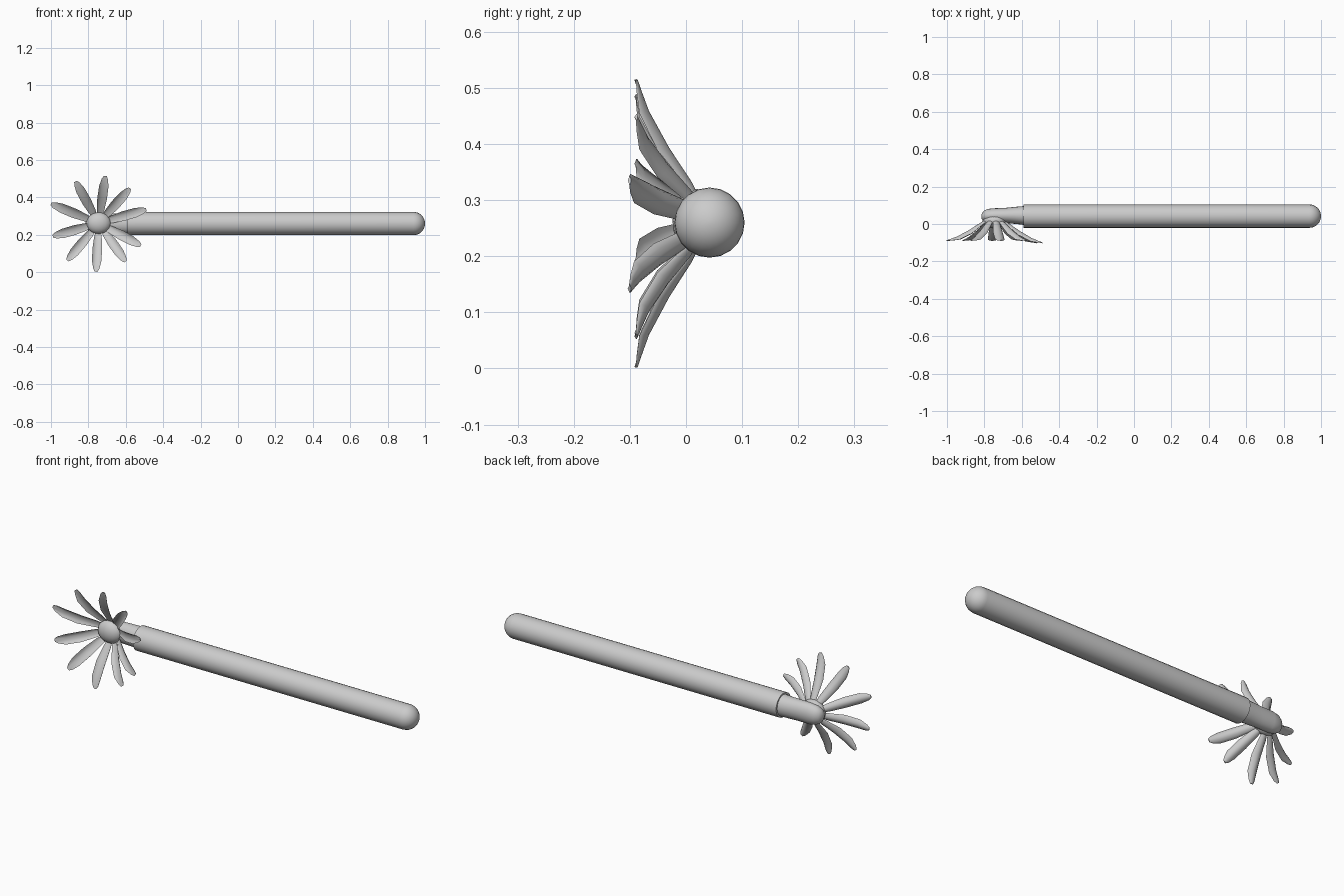
import bpy, bmesh
from math import cos, sin, pi, radians
from mathutils import Vector

cube = bpy.data.objects.get("Cube")
if cube:
    bpy.data.objects.remove(cube, do_unlink=True)

grey = bpy.data.materials.new("light_grey")
grey.use_nodes = True
grey.diffuse_color = (0.6, 0.6, 0.6, 1)
grey.node_tree.nodes["Principled BSDF"].inputs["Base Color"].default_value = (0.6, 0.6, 0.6, 1)

AXIS_Y, AXIS_Z = 0.042, 0.26
HEAD = Vector((-0.745, 0.0, 0.262))


def finish(name, bm, angle=50):
    bmesh.ops.recalc_face_normals(bm, faces=bm.faces)
    mesh = bpy.data.meshes.new(name)
    bm.to_mesh(mesh)
    bm.free()
    mesh.materials.append(grey)
    obj = bpy.data.objects.new(name, mesh)
    bpy.context.collection.objects.link(obj)
    bpy.ops.object.select_all(action='DESELECT')
    obj.select_set(True)
    bpy.context.view_layer.objects.active = obj
    bpy.ops.object.shade_smooth_by_angle(angle=radians(angle))
    return obj


def loft(bm, rings, closed=True):
    """Skin a list of rings of points, capping both ends."""
    loops = [[bm.verts.new(p) for p in ring] for ring in rings]
    n = len(loops[0])
    for a, b in zip(loops, loops[1:]):
        for i in range(n):
            j = (i + 1) % n
            bm.faces.new((a[i], a[j], b[j], b[i]))
    bm.faces.new(loops[0])
    bm.faces.new(loops[-1])


def along_x(name, stations, sides):
    """Round body along x; each station is x, y centre, y radius, z radius."""
    bm = bmesh.new()
    loft(bm, [[(x, y + ry * cos(2 * pi * i / sides), AXIS_Z + rz * sin(2 * pi * i / sides))
               for i in range(sides)] for x, y, ry, rz in stations])
    return finish(name, bm)


# Long stalk with a flat open end and a domed end
R = 0.0625
stalk = [(-0.59, AXIS_Y, R, R)]
for k in range(9):
    t = k / 8 * radians(86)
    stalk.append((1 - R + R * sin(t), AXIS_Y, R * cos(t), R * cos(t)))
along_x("stalk", stalk, 20)

# Neck tapering from the stalk into the back of the flower
along_x("neck", [(-0.57, 0.045, 0.052, 0.056), (-0.62, 0.046, 0.047, 0.054),
                 (-0.69, 0.046, 0.040, 0.053), (-0.75, 0.046, 0.038, 0.054),
                 (-0.785, 0.045, 0.035, 0.047), (-0.806, 0.042, 0.026, 0.034),
                 (-0.816, 0.040, 0.010, 0.013)], 20)

# Domed flower centre
bm = bmesh.new()
bmesh.ops.create_uvsphere(bm, u_segments=20, v_segments=12, radius=1)
for v in bm.verts:
    v.co = HEAD + Vector((v.co.x * 0.066, 0.018 + v.co.y * 0.042, v.co.z * 0.058))
finish("flower_centre", bm)

# Petals: radius fraction, y of the spine, half width, edge curl
SECTIONS = [(0.14, 0.028, 0.012, 0.004), (0.28, 0.010, 0.020, 0.012),
            (0.52, -0.030, 0.026, 0.020), (0.78, -0.066, 0.025, 0.016),
            (0.93, -0.080, 0.017, 0.007), (1.0, -0.086, 0.008, 0.002)]
PETALS = [(82, 0.255), (48, 0.25), (16, 0.265), (-28, 0.255), (-55, 0.25),
          (-93, 0.26), (-130, 0.26), (-164, 0.255), (158, 0.275), (119, 0.255)]


def petal(name, degrees, length):
    a = radians(degrees)
    out, side = Vector((cos(a), 0, sin(a))), Vector((-sin(a), 0, cos(a)))
    droop = 0.012 if abs(degrees) < 30 else 0
    rings = []
    for f, y, w, curl in SECTIONS:
        y -= droop * f
        steps = [s / 3 for s in range(-3, 4)]
        back = [HEAD + out * f * length + side * w * s + Vector((0, y - curl * s * s, 0))
                for s in steps]
        front = [p - Vector((0, 0.006 * (1 - 0.8 * abs(s)), 0)) for p, s in zip(back, steps)]
        rings.append(back + front[::-1])
    bm = bmesh.new()
    loft(bm, rings)
    finish(name, bm, 60)


for n, (degrees, length) in enumerate(PETALS, 1):
    petal(f"petal_{n}", degrees, length)
